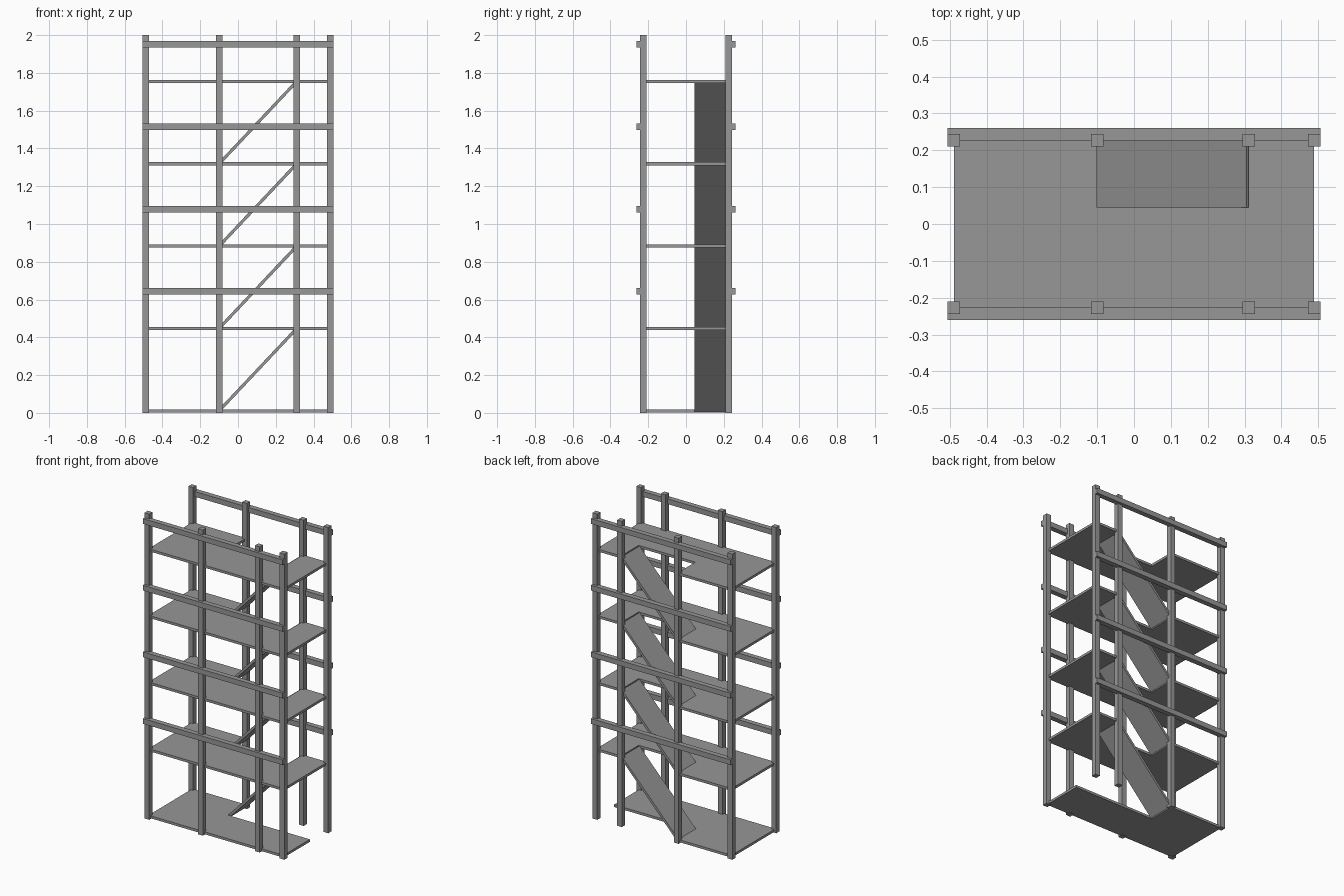
import bpy
import bmesh
import math
from mathutils import Vector

cube = bpy.data.objects.get("Cube")
if cube:
    bpy.data.objects.remove(cube, do_unlink=True)

# Overall layout
BAR = 0.034              # section of posts and rails
POST_X = (-0.489, -0.10, 0.311, 0.489)
EDGE_Y = 0.227           # post line and slab edge
WELL_Y = 0.045           # front edge of the stairwell
STOREY = 0.436
SLAB = 0.016
HEIGHT = 2.0

grey = bpy.data.materials.new("concrete_grey")
grey.use_nodes = True
colour = (0.31, 0.31, 0.31, 1)
grey.diffuse_color = colour
grey.node_tree.nodes["Principled BSDF"].inputs["Base Color"].default_value = colour


def prism(name, points, direction):
    """Extrude a planar outline along a direction."""
    bm = bmesh.new()
    face = bm.faces.new([bm.verts.new(p) for p in points])
    result = bmesh.ops.extrude_face_region(bm, geom=[face], use_keep_orig=True)
    moved = [v for v in result["geom"] if isinstance(v, bmesh.types.BMVert)]
    bmesh.ops.translate(bm, verts=moved, vec=direction)
    bmesh.ops.recalc_face_normals(bm, faces=bm.faces)
    mesh = bpy.data.meshes.new(name)
    bm.to_mesh(mesh)
    bm.free()
    mesh.materials.append(grey)
    obj = bpy.data.objects.new(name, mesh)
    bpy.context.collection.objects.link(obj)
    return obj


def box(name, centre, size):
    x, y, z = (c - s / 2 for c, s in zip(centre, size))
    w, d, h = size
    outline = [(x, y, z), (x + w, y, z), (x + w, y + d, z), (x, y + d, z)]
    return prism(name, outline, (0, 0, h))


left, well_start, well_end, right = POST_X

# Posts and long guard rails on both sides
for side, y in (("front", -EDGE_Y), ("back", EDGE_Y)):
    for i, x in enumerate(POST_X):
        box(f"{side}_post_{i + 1}", (x, y, HEIGHT / 2), (BAR, BAR, HEIGHT))
    rail_y = y + math.copysign(BAR / 2, y)
    for i in range(4):
        box(f"{side}_rail_{i + 1}", (0, rail_y, 0.643 + i * STOREY),
            (right - left + BAR, BAR, BAR))

# Ground slab is L-shaped, upper slabs have a notch for the stairwell
ground = [(left, -EDGE_Y), (right, -EDGE_Y), (right, WELL_Y),
          (well_start, WELL_Y), (well_start, EDGE_Y), (left, EDGE_Y)]
upper = [(left, -EDGE_Y), (right, -EDGE_Y), (right, EDGE_Y), (well_end, EDGE_Y),
         (well_end, WELL_Y), (well_start, WELL_Y), (well_start, EDGE_Y), (left, EDGE_Y)]
for i in range(5):
    z = 0.003 + i * STOREY
    prism(f"floor_{i}", [(x, y, z) for x, y in (upper if i else ground)], (0, 0, SLAB))

# Sloping stair ramps, one per storey
for i in range(4):
    z = 0.011 + i * STOREY
    start = Vector((well_start, WELL_Y, z))
    end = Vector((well_end, WELL_Y, z + STOREY))
    run = (end - start).normalized()
    half = Vector((-run.z, 0, run.x)) * SLAB / 2
    prism(f"stair_ramp_{i + 1}", [start - half, end - half, end + half, start + half],
          (0, EDGE_Y - WELL_Y, 0))
